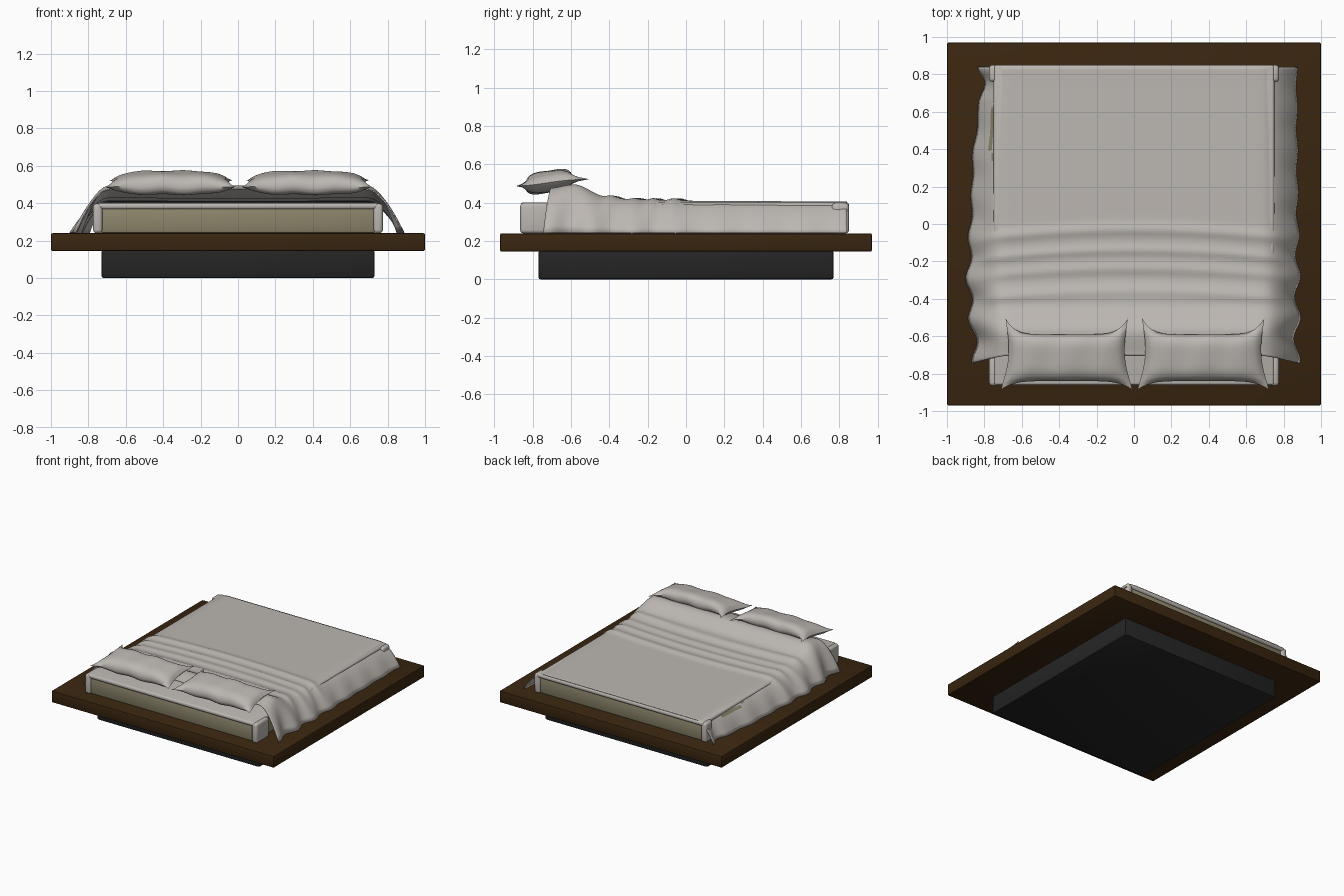
import bpy, bmesh, math
from mathutils import Vector

cube = bpy.data.objects.get("Cube")
if cube:
    bpy.data.objects.remove(cube, do_unlink=True)


def material(name, rgb):
    m = bpy.data.materials.new(name)
    m.use_nodes = True
    m.diffuse_color = (*rgb, 1)
    m.node_tree.nodes["Principled BSDF"].inputs["Base Color"].default_value = (*rgb, 1)
    return m


WOOD = material("dark wood", (0.042, 0.019, 0.005))
BLACK = material("black base", (0.018, 0.018, 0.018))
LINEN = material("linen", (0.50, 0.47, 0.44))
OLIVE = material("mattress olive", (0.27, 0.24, 0.15))


def finish(name, bm, mats, angle=40):
    mesh = bpy.data.meshes.new(name)
    bmesh.ops.recalc_face_normals(bm, faces=bm.faces)
    bm.to_mesh(mesh)
    bm.free()
    ob = bpy.data.objects.new(name, mesh)
    bpy.context.collection.objects.link(ob)
    for m in mats:
        mesh.materials.append(m)
    bpy.ops.object.select_all(action="DESELECT")
    ob.select_set(True)
    bpy.context.view_layer.objects.active = ob
    bpy.ops.object.shade_smooth_by_angle(angle=math.radians(angle))
    return ob


def box(name, lo, hi, mat, bevel=0.008, segments=2):
    lo, hi = Vector(lo), Vector(hi)
    bm = bmesh.new()
    bmesh.ops.create_cube(bm, size=1)
    for v in bm.verts:
        v.co = (lo + hi) / 2 + v.co * (hi - lo)
    bmesh.ops.bevel(bm, geom=bm.edges[:], offset=bevel, segments=segments,
                    profile=0.5, affect="EDGES")
    return finish(name, bm, [mat])


def surface(bm, nu, nv, point):
    """Grid of quads from point(u, v), with u and v in 0..1."""
    rows = [[bm.verts.new(point(i / nu, j / nv)) for i in range(nu + 1)]
            for j in range(nv + 1)]
    for a, b in zip(rows, rows[1:]):
        for i in range(nu):
            bm.faces.new((a[i], a[i + 1], b[i + 1], b[i]))


def interpolate(points, t):
    for (a, p), (b, q) in zip(points, points[1:]):
        if t <= b:
            f = max(0, (t - a) / (b - a))
            f = f * f * (3 - 2 * f)
            return p + (q - p) * f
    return points[-1][1]


# Platform and recessed base
box("base_plinth", (-0.73, -0.77, 0), (0.73, 0.77, 0.15), BLACK, 0.012)
box("platform", (-1, -0.97, 0.145), (1, 0.97, 0.24), WOOD)

# Mattress with the fitted sheet lapping over its top and corners
box("mattress", (-0.74, -0.85, 0.24), (0.74, 0.835, 0.385), OLIVE, 0.015)
box("sheet_top", (-0.75, -0.862, 0.368), (0.75, 0.85, 0.402), LINEN, 0.014, 3)
for sx, side in ((-1, "right"), (1, "left")):
    for y0, y1, end in ((-0.865, -0.70, "front"), (0.76, 0.85, "back")):
        x0, x1 = sorted((sx * 0.725, sx * 0.775))
        box(f"sheet_corner_{end}_{side}", (x0, y0, 0.24), (x1, y1, 0.398), LINEN, 0.018, 3)

# Blanket: flat top, folds across the middle, sloping sides down to the platform
HEIGHT = [(-0.76, 0.475), (-0.6, 0.495), (-0.42, 0.432), (-0.28, 0.415),
          (0.06, 0.41), (0.84, 0.406)]
HEM_RIGHT = [(-0.75, 0.85), (-0.3, 0.885), (0.3, 0.865), (0.65, 0.83), (0.76, 0.80), (0.84, 0.835)]
HEM_LEFT = [(-0.75, 0.87), (-0.3, 0.875), (0.84, 0.87)]


def blanket_point(u, v):
    s = 2 * u - 1
    a = abs(s)
    y = -0.745 + 1.585 * v
    h = interpolate(HEIGHT, y)
    # Bowed folds that fade towards the foot of the bed
    bow = y + 0.07 * s * s
    for centre, size, width in ((-0.03, 0.012, 0.03), (-0.14, 0.010, 0.025),
                                (-0.24, 0.009, 0.03), (-0.36, 0.008, 0.03)):
        h += size * math.exp(-((bow - centre) / width) ** 2)
    hem = interpolate(HEM_LEFT if s > 0 else HEM_RIGHT, y)
    if a < 0.7:
        x, z = 0.69 * a / 0.7, h
        y += 0.04 * (1 - v) ** 8
    else:
        t = (a - 0.7) / 0.3
        crumple = 0.5 - 0.5 * math.tanh(4 * y + 0.4)
        wave = (0.004 + 0.014 * crumple) * math.sin(28 * y + 3 * s) * t
        x = 0.69 + (hem - 0.69) * t ** 0.8 + wave
        z = 0.244 + (h - 0.244) * (1 - t ** 1.5)
        y += 0.04 * (1 - v) ** 8 * (1 - t)
    return (math.copysign(x, s), y, z)


bm = bmesh.new()
surface(bm, 60, 110, blanket_point)
# Sliver where the mattress shows through beside the top edge
for f in bm.faces:
    c = f.calc_center_median()
    f.material_index = int(-0.77 < c.x < -0.752 and 0.33 < c.y < 0.63)
blanket = finish("blanket", bm, [LINEN, OLIVE], 60)
thick = blanket.modifiers.new("thickness", "SOLIDIFY")
thick.thickness = 0.006
thick.offset = -1


# Pillows: puffed cushions with pinched, drawn-out corners
def pillow(name, cx):
    def side(sign):
        def point(u, v):
            p, q = 2 * u - 1, 2 * v - 1
            puff = ((1 - p ** 4) * (1 - q ** 4)) ** 0.55
            corner = abs(p * q) ** 6
            x = cx + p * (0.315 + 0.012 * (1 - q) + 0.012 * corner - 0.015 * (1 - q * q))
            y = -0.715 + q * (0.125 + 0.045 * corner)
            if q > 0:
                y += 0.04 * abs(p) ** 10 * q ** 4
            z = 0.505 + 0.018 * q + sign * (0.062 if sign > 0 else 0.052) * puff
            z += 0.006 * math.sin(9 * p + cx) * q * (1 - p * p)
            return (x, y, z)
        return point

    bm = bmesh.new()
    for sign in (1, -1):
        surface(bm, 36, 24, side(sign))
    bmesh.ops.remove_doubles(bm, verts=bm.verts, dist=0.0005)
    return finish(name, bm, [LINEN], 70)


pillow("pillow_right", -0.36)
pillow("pillow_left", 0.37)
